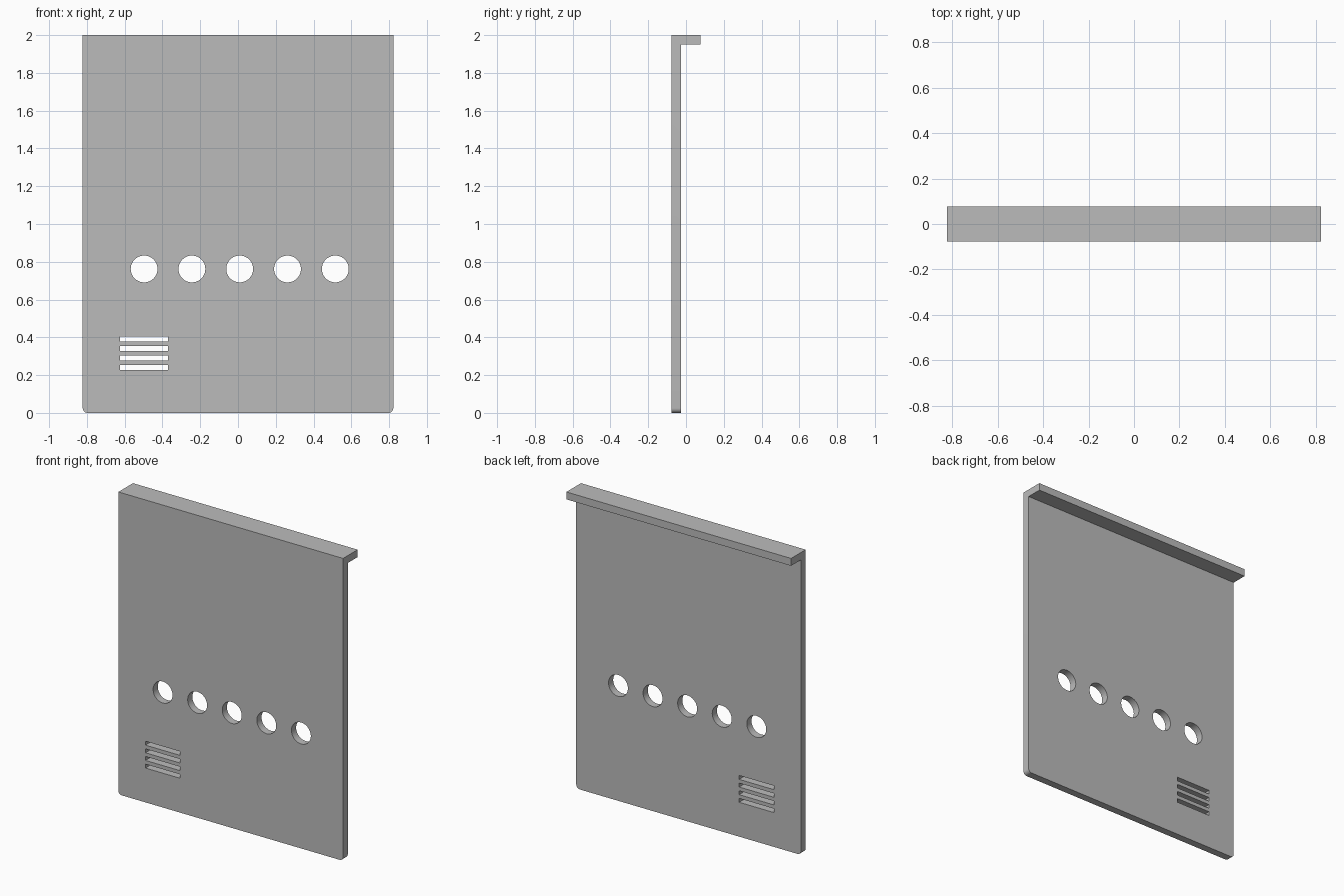
import bpy, bmesh
from mathutils import Matrix, Vector

cube = bpy.data.objects.get("Cube")
if cube:
    bpy.data.objects.remove(cube, do_unlink=True)

HALF_W, FRONT, BACK, TOP, THICK = 0.822, -0.076, 0.076, 2.0, 0.049
MID_Y = FRONT + THICK / 2

grey = bpy.data.materials.new("plain grey")
grey.use_nodes = True
color = (0.5, 0.5, 0.5, 1)
grey.diffuse_color = color
grey.node_tree.nodes["Principled BSDF"].inputs["Base Color"].default_value = color


def make_object(name, bm):
    bmesh.ops.recalc_face_normals(bm, faces=bm.faces[:])
    mesh = bpy.data.meshes.new(name)
    bm.to_mesh(mesh)
    bm.free()
    mesh.materials.append(grey)
    obj = bpy.data.objects.new(name, mesh)
    bpy.context.collection.objects.link(obj)
    return obj


# Panel with a folded top lip: L profile swept across the width
bm = bmesh.new()
inner = FRONT + THICK
profile = [(FRONT, 0), (inner, 0), (inner, TOP - THICK),
           (BACK, TOP - THICK), (BACK, TOP), (FRONT, TOP)]
face = bm.faces.new([bm.verts.new((-HALF_W, y, z)) for y, z in profile])
swept = bmesh.ops.extrude_face_region(bm, geom=[face])["geom"]
bmesh.ops.translate(bm, vec=(2 * HALF_W, 0, 0),
                    verts=[v for v in swept if isinstance(v, bmesh.types.BMVert)])
# Rounded bottom corners
corners = [e for e in bm.edges
           if all(v.co.z < 0.01 for v in e.verts)
           and abs(e.verts[0].co.x - e.verts[1].co.x) < 0.01]
bmesh.ops.bevel(bm, geom=corners, offset=0.025, segments=6, profile=0.5, affect='EDGES')
panel = make_object("panel_with_top_lip", bm)

# Cutters for the row of round holes and the vent slots
bm = bmesh.new()
for i in range(5):
    place = Matrix.Translation((0.009 + (i - 2) * 0.253, MID_Y, 0.762))
    bmesh.ops.create_cone(bm, cap_ends=True, segments=48, radius1=0.071, radius2=0.071,
                          depth=0.2, matrix=place @ Matrix.Rotation(1.570796, 4, 'X'))
for i in range(4):
    place = Matrix.Translation((-0.497, MID_Y, 0.24 + i * 0.0505))
    bmesh.ops.create_cube(bm, size=1, matrix=place @ Matrix.Diagonal((0.254, 0.2, 0.026, 1)))
cutter = make_object("hole_cutters", bm)
cutter.hide_render = True
cutter.hide_viewport = True

cut = panel.modifiers.new("holes_and_slots", 'BOOLEAN')
cut.operation = 'DIFFERENCE'
cut.solver = 'EXACT'
cut.object = cutter

# Smooth hole walls, sharp rims
bpy.context.view_layer.objects.active = panel
panel.select_set(True)
bpy.ops.object.modifier_apply(modifier=cut.name)
bpy.ops.object.shade_smooth_by_angle(angle=0.5)
